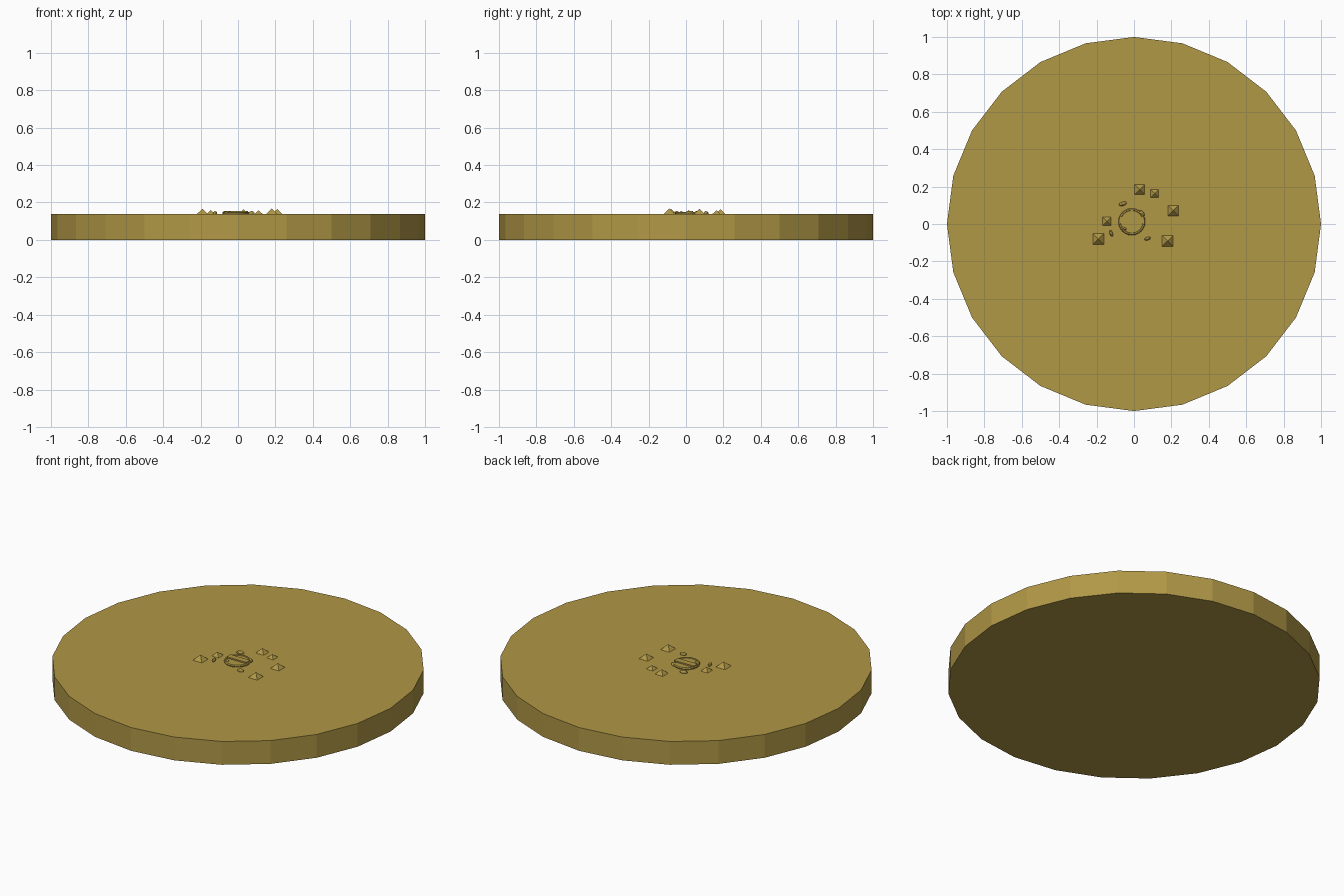
import bpy, math

if "Cube" in bpy.data.objects:
    bpy.data.objects.remove(bpy.data.objects["Cube"])

TOP = 0.138
mat = bpy.data.materials.new("sandy ochre")
mat.diffuse_color = (0.44, 0.315, 0.062, 1)
mat.use_nodes = True
mat.node_tree.nodes["Principled BSDF"].inputs["Base Color"].default_value = mat.diffuse_color


def finish(name):
    ob = bpy.context.object
    ob.name = name
    ob.data.materials.append(mat)
    return ob


def cylinder(name, r, z0, z1, x=0, y=0, n=24):
    bpy.ops.mesh.primitive_cylinder_add(vertices=n, radius=r, depth=z1 - z0,
                                        location=(x, y, (z0 + z1) / 2))
    return finish(name)


# round ground slab
cylinder("ground_disc", 1.0, 0, TOP)

# square pyramid stones: x, y, base width, height
for i, (x, y, w, h) in enumerate([(0.03, 0.185, 0.052, 0.026), (0.11, 0.163, 0.044, 0.02),
                                  (0.21, 0.072, 0.056, 0.028), (0.18, -0.09, 0.058, 0.029),
                                  (-0.145, 0.015, 0.046, 0.022), (-0.19, -0.08, 0.06, 0.029)]):
    bpy.ops.mesh.primitive_cone_add(vertices=4, radius1=w / math.sqrt(2), radius2=0, depth=h,
                                    location=(x, y, TOP + h / 2),
                                    rotation=(0, 0, math.pi / 4))
    finish(f"pyramid_stone_{i}")

# low round mound with a raised rim and a bar across it
cylinder("centre_mound", 0.07, TOP - 0.01, TOP + 0.009, -0.012, 0.012)
bpy.ops.mesh.primitive_torus_add(major_segments=24, minor_segments=6, major_radius=0.065,
                                 minor_radius=0.007, location=(-0.012, 0.012, TOP + 0.006))
finish("mound_rim")
bpy.ops.mesh.primitive_cube_add(size=1, location=(-0.012, 0.02, TOP + 0.009))
bpy.context.object.scale = (0.13, 0.035, 0.016)
finish("mound_bar")

# small flat pebbles: x, y, length, turn
for i, (x, y, s, a) in enumerate([(-0.06, 0.108, 0.022, 0.3), (-0.122, -0.05, 0.018, 1.9),
                                  (0.072, -0.078, 0.018, 0.3), (0.042, 0.058, 0.02, 2.3),
                                  (-0.055, -0.025, 0.018, -0.2)]):
    bpy.ops.mesh.primitive_ico_sphere_add(subdivisions=2, radius=1, location=(x, y, TOP + 0.004),
                                          rotation=(0, 0, a))
    bpy.context.object.scale = (s, s * 0.5, 0.012)
    finish(f"pebble_{i}")
